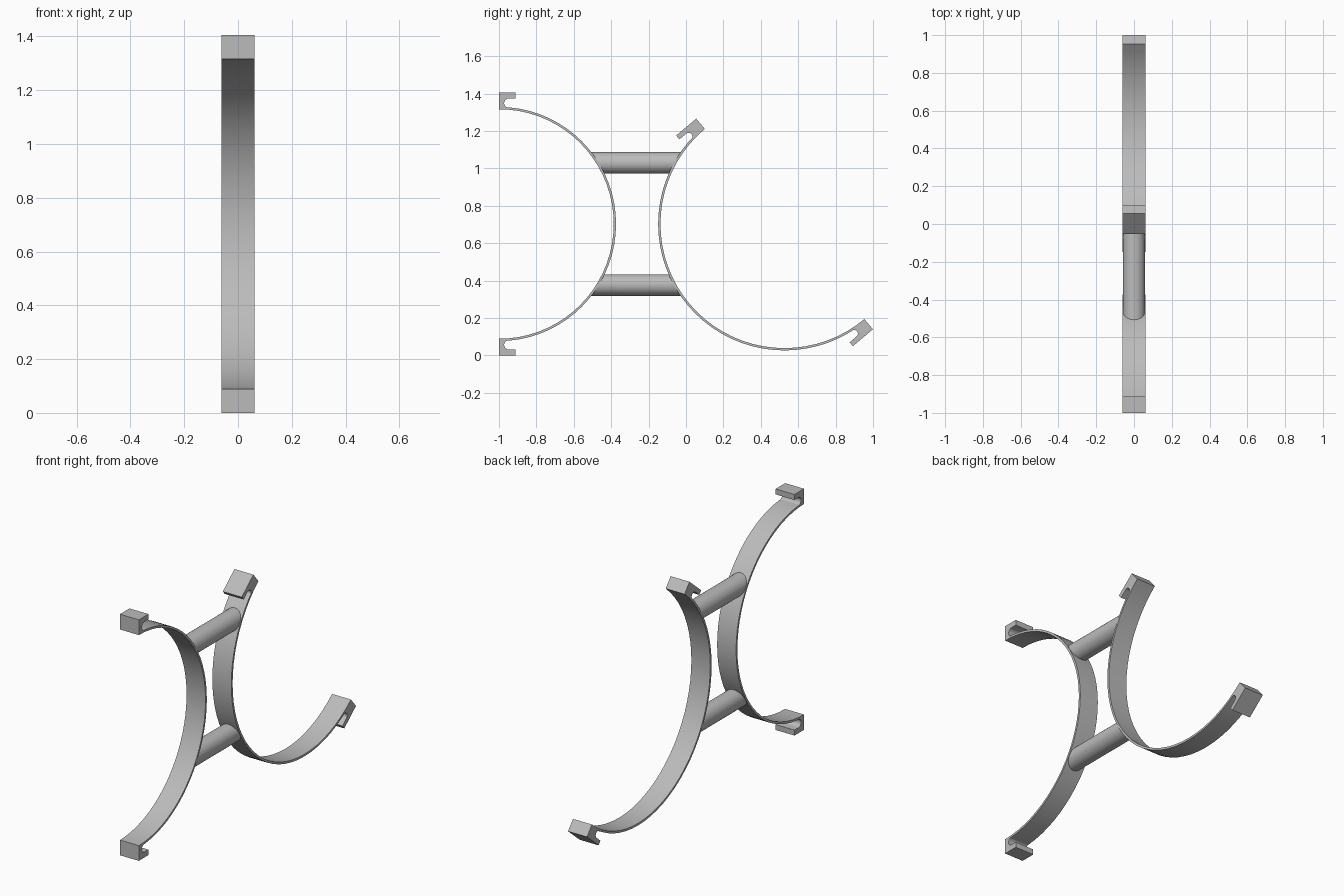
import bpy, bmesh
from math import sin, cos, pi, radians, sqrt

if "Cube" in bpy.data.objects:
    bpy.data.objects.remove(bpy.data.objects["Cube"])

HALF_W = 0.061      # half width of bands and clips
MID_Z = 0.7025      # height of both arc centres

grey = bpy.data.materials.new("light grey")
grey.use_nodes = True
colour = (0.5, 0.5, 0.5, 1)
grey.diffuse_color = colour
grey.node_tree.nodes["Principled BSDF"].inputs["Base Color"].default_value = colour


def finish(bm, name):
    bmesh.ops.recalc_face_normals(bm, faces=bm.faces)
    mesh = bpy.data.meshes.new(name)
    bm.to_mesh(mesh)
    bm.free()
    mesh.materials.append(grey)
    obj = bpy.data.objects.new(name, mesh)
    bpy.context.collection.objects.link(obj)
    bpy.ops.object.select_all(action='DESELECT')
    obj.select_set(True)
    bpy.context.view_layer.objects.active = obj
    bpy.ops.object.shade_smooth_by_angle(angle=radians(30))


def band(name, cy, r_in, r_out, start, segments=36):
    """Half-circle strip with a rectangular section."""
    bm = bmesh.new()
    rings = []
    for i in range(segments + 1):
        a = start + pi * i / segments
        rings.append([bm.verts.new((x, cy + r * cos(a), MID_Z + r * sin(a)))
                      for x, r in ((-HALF_W, r_in), (HALF_W, r_in),
                                   (HALF_W, r_out), (-HALF_W, r_out))])
    for a, b in zip(rings, rings[1:]):
        for k in range(4):
            n = (k + 1) % 4
            bm.faces.new((a[k], a[n], b[n], b[k]))
    bm.faces.new(rings[0])
    bm.faces.new(rings[-1])
    finish(bm, name)


def clip(name, cy, r_in, r_out, r_top, angle, side, length, lip, slot):
    """Hooked block on a band end, with a round-bottomed slot."""
    floor = sqrt(r_out ** 2 - slot ** 2) - 0.002
    roof = r_top - lip
    rad, mid = (roof - floor) / 2, (roof + floor) / 2
    profile = [(0, r_in), (0, r_top), (length, r_top), (length, roof)]
    for i in range(13):
        a = pi / 2 + pi * i / 12
        profile.append((slot + rad * cos(a), mid + rad * sin(a)))
    profile.append((slot / 2, sqrt(r_in ** 2 - slot ** 2 / 4) + 0.002))
    bm = bmesh.new()
    verts = []
    for t, r in profile:
        y = cy + r * cos(angle) - side * t * sin(angle)
        z = MID_Z + r * sin(angle) + side * t * cos(angle)
        verts.append(bm.verts.new((-HALF_W, y, z)))
    face = bm.faces.new(verts)
    out = bmesh.ops.extrude_face_region(bm, geom=[face])
    moved = [v for v in out["geom"] if isinstance(v, bmesh.types.BMVert)]
    bmesh.ops.translate(bm, verts=moved, vec=(2 * HALF_W, 0, 0))
    finish(bm, name)


def tube(name, z, radius, front, back, sides=32):
    """Round bar whose ends are coped to sit inside both bands."""
    bm = bmesh.new()
    ends = ([], [])
    for i in range(sides):
        a = 2 * pi * i / sides
        x, h = radius * cos(a), z + radius * sin(a)
        for ring, (cy, r, sign) in zip(ends, (front, back)):
            y = cy + sign * sqrt(r ** 2 - (h - MID_Z) ** 2)
            ring.append(bm.verts.new((x, y, h)))
    a, b = ends
    for i in range(sides):
        n = (i + 1) % sides
        bm.faces.new((a[i], a[n], b[n], b[i]))
    finish(bm, name)


# Curved bands, back to back
FRONT = (-1.0, 0.6135, 0.626)
BACK = (0.527, 0.6635, 0.676)
band("front_band", *FRONT, radians(-90))
band("back_band", *BACK, radians(130))

# Clips on the four band ends
for label, angle, side in (("upper", 90, -1), ("lower", -90, 1)):
    clip("front_clip_" + label, *FRONT, 0.7025, radians(angle), side,
         length=0.088, lip=0.032, slot=0.052)
for label, angle, side in (("upper", 130, 1), ("lower", 310, -1)):
    clip("back_clip_" + label, *BACK, 0.735, radians(angle), side,
         length=0.14, lip=0.027, slot=0.092)

# Connecting tubes
for label, sign in (("upper", 1), ("lower", -1)):
    tube("tube_" + label, MID_Z + sign * 0.327, 0.058,
         (FRONT[0], 0.62, 1), (BACK[0], 0.67, -1))
